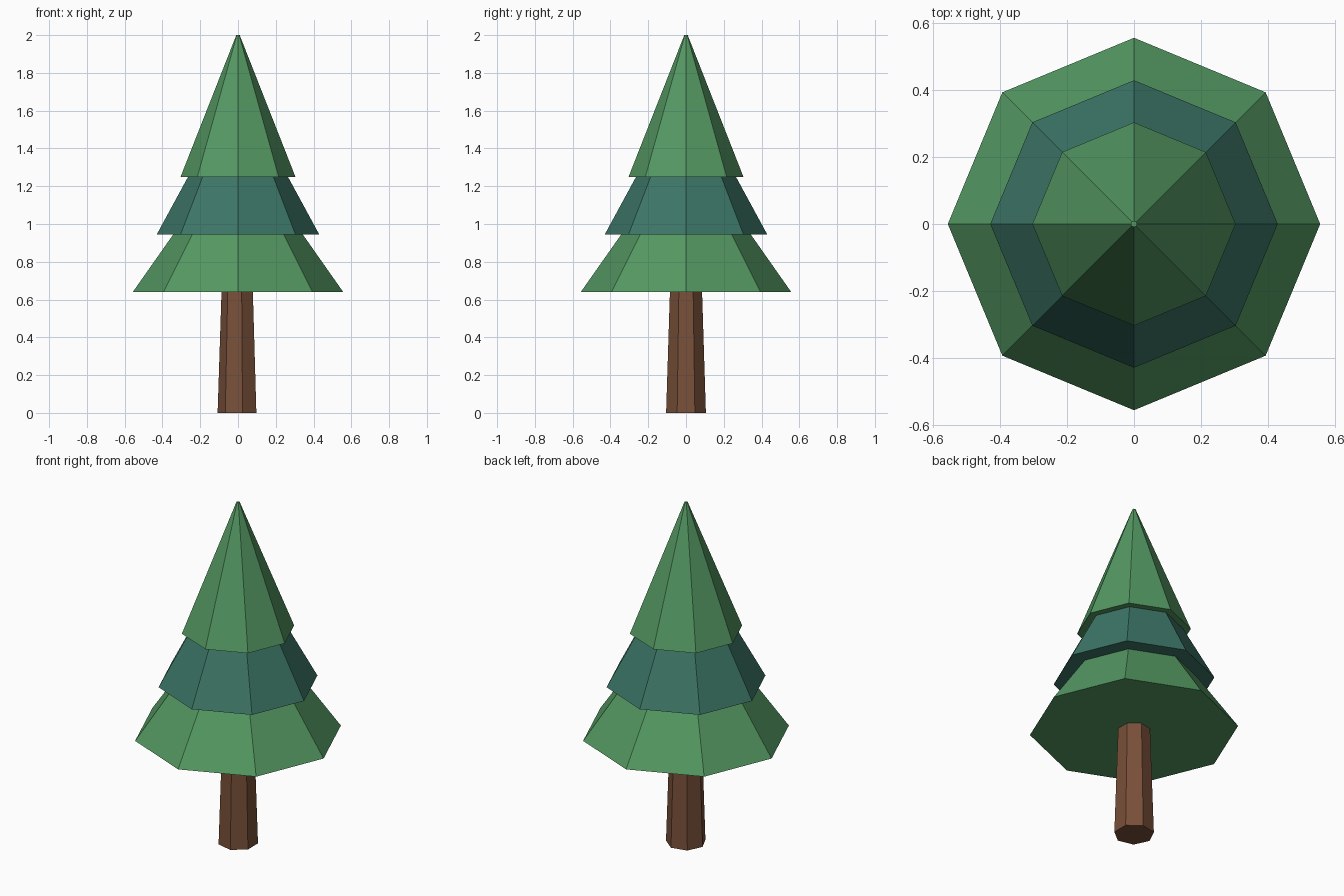
import bpy, math

if "Cube" in bpy.data.objects:
    bpy.data.objects.remove(bpy.data.objects["Cube"])


def material(name, rgb):
    """Flat colour from 0-255 sRGB, stored as linear."""
    mat = bpy.data.materials.new(name)
    lin = [((c / 255 + 0.055) / 1.055) ** 2.4 for c in rgb]
    mat.diffuse_color = (*lin, 1)
    mat.use_nodes = True
    mat.node_tree.nodes["Principled BSDF"].inputs["Base Color"].default_value = mat.diffuse_color
    return mat


def frustum(name, sides, r_bottom, r_top, z_bottom, z_top, mat, turn=0.0):
    """Flat-shaded cone with its first corner at angle `turn` from +x."""
    bpy.ops.mesh.primitive_cone_add(
        vertices=sides, radius1=r_bottom, radius2=r_top,
        depth=z_top - z_bottom, location=(0, 0, (z_bottom + z_top) / 2))
    obj = bpy.context.object
    obj.name = name
    # Primitive cones start with a corner on +y
    obj.rotation_euler.z = turn - math.pi / 2
    obj.data.materials.append(mat)
    return obj


green = material("leaf green", (84, 152, 98))
teal = material("deep teal green", (60, 117, 102))
brown = material("bark brown", (120, 80, 57))

# Trunk: tapered, seven sides, one corner facing -x
frustum("trunk", 7, 0.108, 0.087, 0.0, 0.65, brown, math.pi)

# Foliage: three stacked eight-sided cones
for name, radius, z0, z1, mat in (
        ("lower_foliage", 0.557, 0.64, 1.42, green),
        ("middle_foliage", 0.43, 0.945, 1.72, teal),
        ("top_foliage", 0.304, 1.25, 2.0, green)):
    frustum(name, 8, radius, 0.009, z0, z1, mat)
